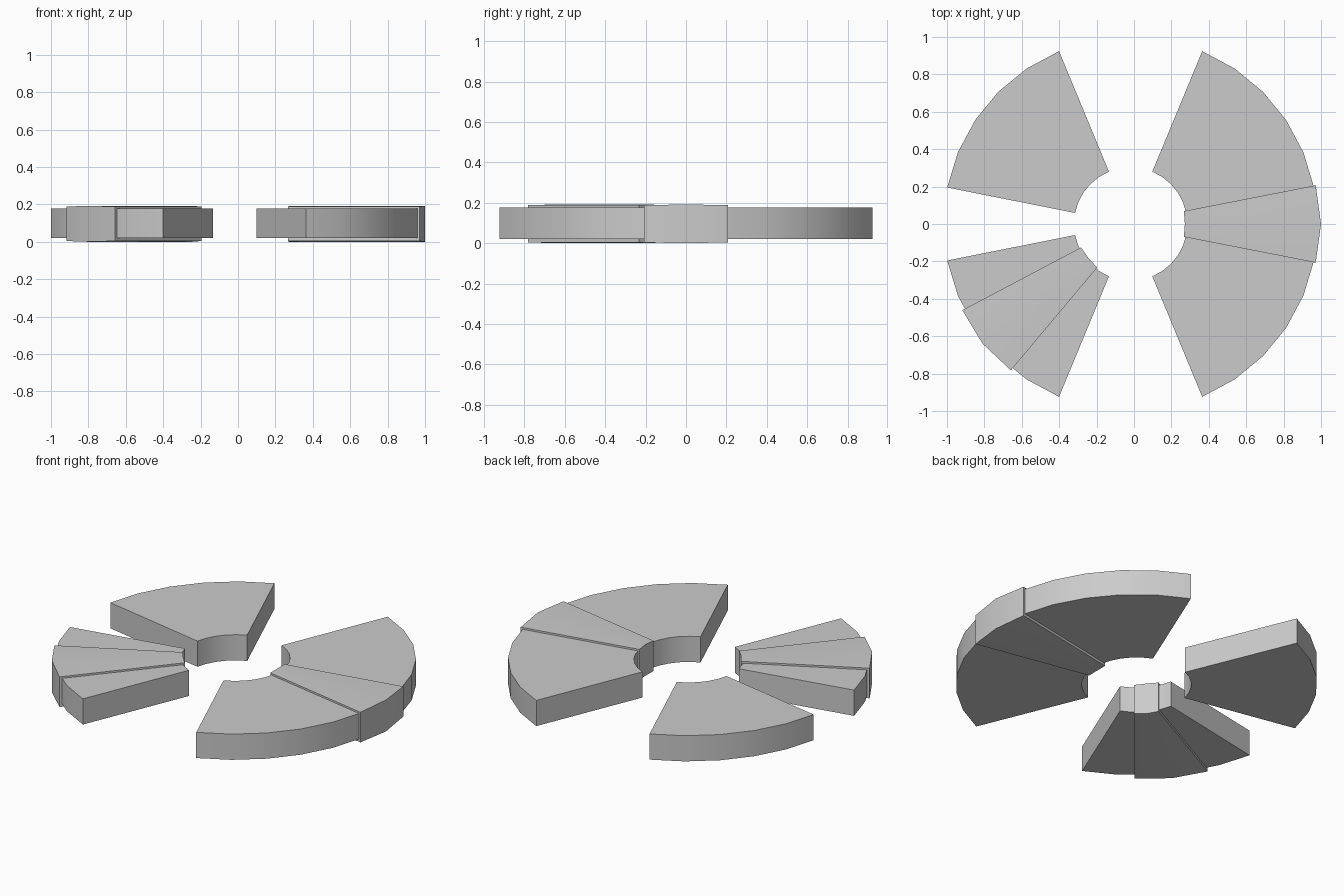
import bpy
from math import cos, sin, radians

if "Cube" in bpy.data.objects:
    bpy.data.objects.remove(bpy.data.objects["Cube"])

CX = -0.018  # common centre of the ring


def build(name, rows):
    """rows: (angle, inner r, outer r, bottom z, top z, inner half-angle shift) -> closed wedge."""
    verts, faces = [], []
    for a_in, a_out, ri, ro, zb, zt in rows:
        for a, r, z in ((a_in, ri, zb), (a_out, ro, zb), (a_out, ro, zt), (a_in, ri, zt)):
            verts.append((CX + r * cos(radians(a)), r * sin(radians(a)), z))
    n = len(rows)
    for i in range(n - 1):
        for j in range(4):
            k = (j + 1) % 4
            faces.append((4 * i + j, 4 * i + 4 + j, 4 * i + 4 + k, 4 * i + k)[::-1])
    faces.append((3, 2, 1, 0))
    e = 4 * (n - 1)
    faces.append((e, e + 1, e + 2, e + 3))
    # end caps and side walls share one winding direction
    faces = [f[::-1] for f in faces]
    mesh = bpy.data.meshes.new(name)
    mesh.from_pydata(verts, [], faces)
    import bmesh
    bm = bmesh.new()
    bm.from_mesh(mesh)
    bmesh.ops.recalc_face_normals(bm, faces=bm.faces)
    bm.to_mesh(mesh)
    bm.free()
    ob = bpy.data.objects.new(name, mesh)
    bpy.context.collection.objects.link(ob)
    bpy.ops.object.select_all(action='DESELECT')
    ob.select_set(True)
    bpy.context.view_layer.objects.active = ob
    bpy.ops.object.shade_smooth_by_angle(angle=radians(30))


# Four large ring sectors, five segments each
for name, start in (("sector_back_right", 11.25), ("sector_back_left", 112.5),
                    ("sector_front_left", 191.25), ("sector_front_right", 292.5)):
    angles = [start + 11.25 * i for i in range(6)]
    build(name, [(a, a, 0.303, 1.0, 0.02, 0.177) for a in angles])

# Two slightly thicker wedges, two segments each
for name, mid in (("wedge_right", 0), ("wedge_front_left", 218.9)):
    build(name, [(mid - 13.6, mid - 11.8, 0.293, 1.011, 0.004, 0.188),
                 (mid, mid, 0.290, 1.018, 0.0, 0.192),
                 (mid + 13.6, mid + 11.8, 0.293, 1.011, 0.004, 0.188)])
